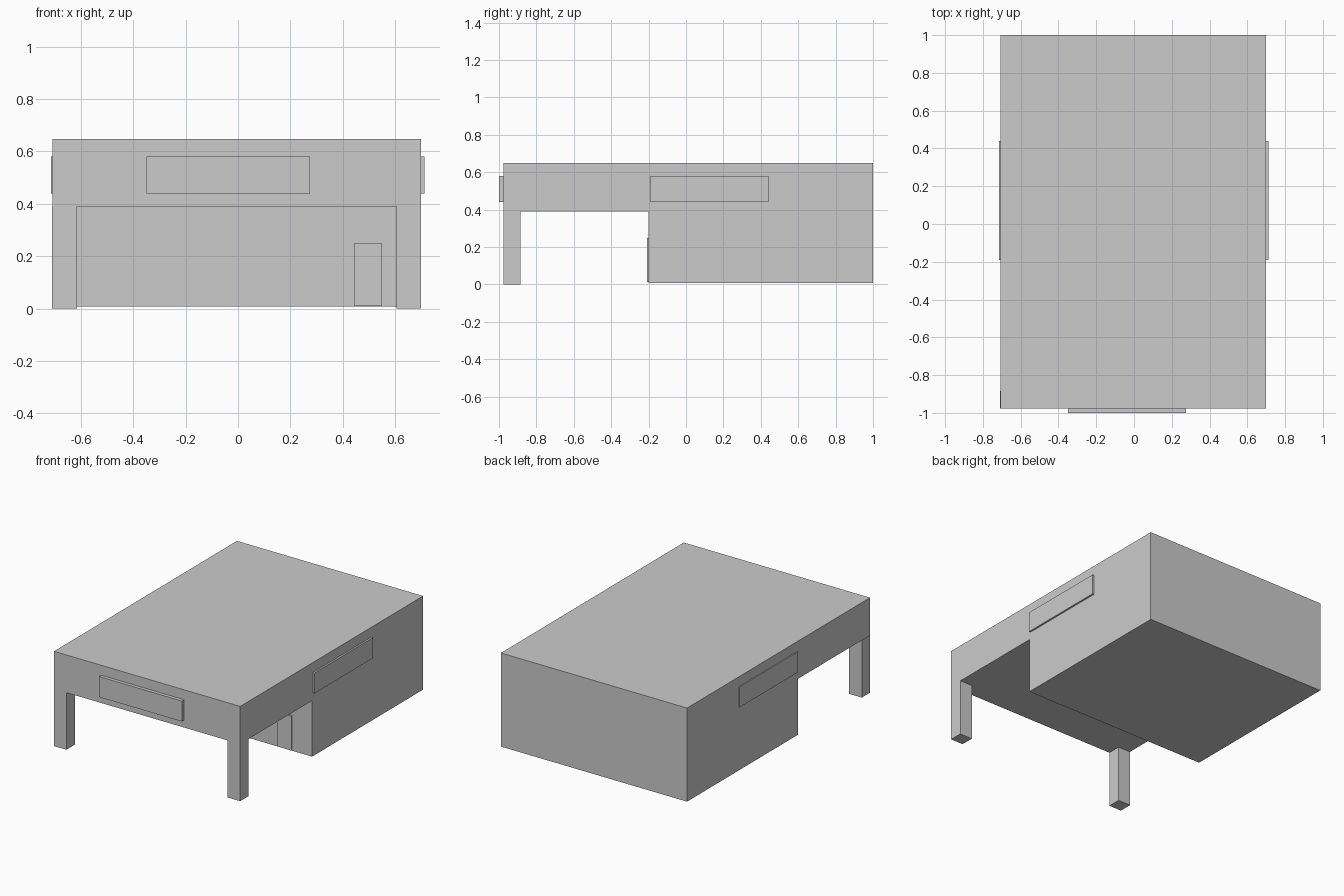
import bpy
import bmesh

if "Cube" in bpy.data.objects:
    bpy.data.objects.remove(bpy.data.objects["Cube"], do_unlink=True)

GREY = (0.6, 0.6, 0.6, 1.0)
grey = bpy.data.materials.new("plain_grey")
grey.use_nodes = True
grey.diffuse_color = GREY
grey.node_tree.nodes["Principled BSDF"].inputs["Base Color"].default_value = GREY


def extrude_profile(name, profile, x0, x1):
    """Extrude a closed (y, z) outline from x0 to x1."""
    bm = bmesh.new()
    face = bm.faces.new([bm.verts.new((x0, y, z)) for y, z in profile])
    new = bmesh.ops.extrude_face_region(bm, geom=[face])["geom"]
    verts = [v for v in new if isinstance(v, bmesh.types.BMVert)]
    bmesh.ops.translate(bm, vec=(x1 - x0, 0, 0), verts=verts)
    bmesh.ops.recalc_face_normals(bm, faces=bm.faces)
    mesh = bpy.data.meshes.new(name)
    bm.to_mesh(mesh)
    bm.free()
    mesh.materials.append(grey)
    obj = bpy.data.objects.new(name, mesh)
    bpy.context.collection.objects.link(obj)
    return obj


def box(name, x, y, z):
    outline = [(y[0], z[0]), (y[1], z[0]), (y[1], z[1]), (y[0], z[1])]
    return extrude_profile(name, outline, *x)


LEFT, RIGHT = 0.70, -0.708
FRONT, BACK, WALL = -0.976, 1.0, -0.2
BASE, SOFFIT, ROOF = 0.008, 0.39, 0.648

# Building and overhanging canopy as one L-shaped solid
extrude_profile("building_with_canopy", [
    (WALL, BASE), (BACK, BASE), (BACK, ROOF),
    (FRONT, ROOF), (FRONT, SOFFIT), (WALL, SOFFIT)], RIGHT, LEFT)

# Front corner posts
for name, x in (("right_post", (-0.71, -0.615)), ("left_post", (0.605, 0.70))):
    box(name, x, (FRONT, -0.885), (0, SOFFIT))

# Blank panels on the canopy front and both side walls
PANEL_Z = (0.44, 0.58)
box("front_panel", (-0.35, 0.275), (-1.0, FRONT), PANEL_Z)
box("right_panel", (-0.714, RIGHT), (-0.19, 0.44), PANEL_Z)
box("left_panel", (LEFT, 0.712), (-0.19, 0.44), PANEL_Z)

# Door under the canopy
box("door", (0.443, 0.55), (-0.208, WALL), (0.012, 0.248))
